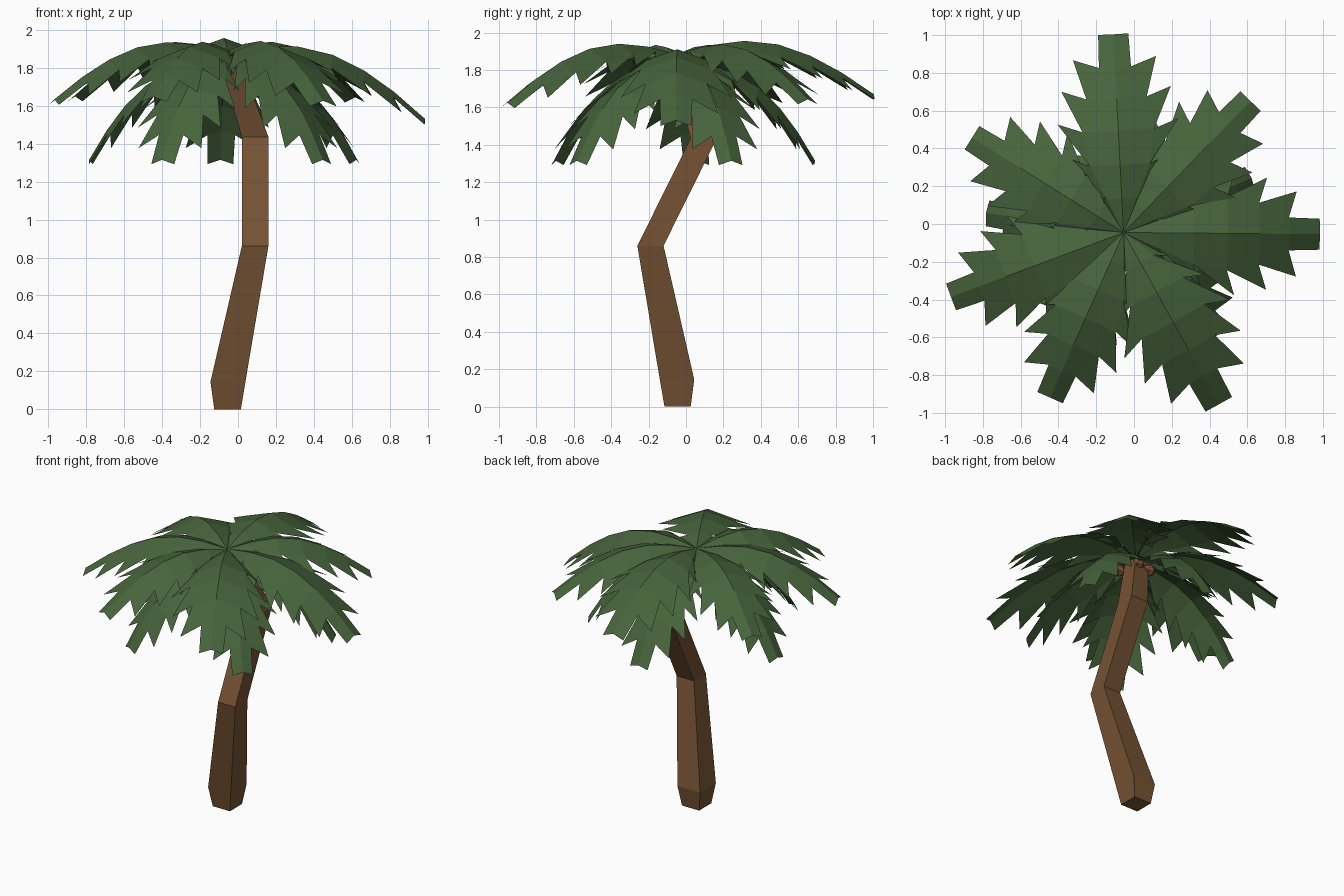
import bpy, bmesh, math
from mathutils import Matrix, Vector

if "Cube" in bpy.data.objects:
    bpy.data.objects.remove(bpy.data.objects["Cube"])

def material(name, rgb):
    m = bpy.data.materials.new(name)
    m.diffuse_color = (*rgb, 1)
    m.use_nodes = True
    m.node_tree.nodes["Principled BSDF"].inputs["Base Color"].default_value = m.diffuse_color
    return m

GREEN = material("leaf green", (0.063, 0.127, 0.045))
BROWN = material("bark brown", (0.18, 0.085, 0.034))
NUT = material("coconut brown", (0.2, 0.082, 0.038))

def finish(name, bm, mat):
    me = bpy.data.meshes.new(name)
    bm.to_mesh(me)
    bm.free()
    me.materials.append(mat)
    ob = bpy.data.objects.new(name, me)
    bpy.context.collection.objects.link(ob)
    return ob

# Bent square trunk: ring centre x, y, z and half width
bm = bmesh.new()
rings = []
for x, y, z, h in [(-0.055, -0.045, 0, 0.07), (-0.053, -0.048, 0.145, 0.092),
                   (0.09, -0.19, 0.86, 0.07), (0.09, 0.095, 1.435, 0.07),
                   (-0.05, -0.03, 1.86, 0.055)]:
    rings.append([bm.verts.new((x + sx * h, y + sy * h, z))
                  for sx, sy in ((-1, -1), (1, -1), (1, 1), (-1, 1))])
for a, b in zip(rings, rings[1:]):
    for i in range(4):
        j = (i + 1) % 4
        bm.faces.new((a[i], a[j], b[j], b[i]))
bm.faces.new(rings[0][::-1])
bm.faces.new(rings[-1])
finish("trunk", bm, BROWN)

# Frond rows: distance along, spine height, notch half width, tooth half width
ROWS = [(0, 0, 0, 0), (0.18, 0.04, 0.08, 0.15), (0.36, 0.055, 0.16, 0.27),
        (0.54, 0.028, 0.19, 0.32), (0.71, -0.04, 0.16, 0.29),
        (0.87, -0.135, 0.085, 0.22), (1.04, -0.26, 0.08, 0.08)]
FOLD = 0.36

def frond(name, angle, centre, tilt, size):
    bm = bmesh.new()
    spine = [bm.verts.new((r, 0, z)) for r, z, n, t in ROWS]
    for s in (1, -1):
        notch = [spine[0]] + [bm.verts.new((r, s * n, z - FOLD * n)) for r, z, n, t in ROWS[1:]]
        for i in range(len(ROWS) - 1):
            r, z, n, t = ROWS[i + 1]
            quad = [spine[i], spine[i + 1], notch[i + 1], notch[i]]
            if i == 0:
                quad.pop()
            bm.faces.new(quad if s > 0 else quad[::-1])
            if t > n:
                tip = bm.verts.new((r + 0.045, s * t, z - 0.02 - FOLD * t))
                tooth = [notch[i], notch[i + 1], tip]
                bm.faces.new(tooth if s > 0 else tooth[::-1])
    m = (Matrix.Translation(centre) @ Matrix.Rotation(math.radians(angle), 4, 'Z')
         @ Matrix.Rotation(math.radians(tilt), 4, 'Y') @ Matrix.Scale(size, 4))
    bm.transform(m)
    finish(name, bm, GREEN)

# Upper crown of seven fronds: direction, downward tilt, size
for i, (a, t, s) in enumerate([(93, -2.5, 1), (46, 0, 0.93), (-0.5, 4.8, 1.025), (-61, 0, 1),
                               (-114, 0, 0.92), (200.5, 0.5, 0.94), (148, 0, 0.91)]):
    frond(f"upper_frond_{i + 1}", a, (-0.055, -0.045, 1.885), t, s)

# Lower crown of five drooping fronds
for i, a in enumerate([172, 93, 23, -47, -118]):
    frond(f"lower_frond_{i + 1}", a, (-0.055, -0.045, 1.86), 22.5, 0.855)

# Coconuts tucked under the crown
for i, (x, y, z) in enumerate([(0.045, -0.1, 1.785), (-0.09, 0.05, 1.77), (0.0, 0.045, 1.79)]):
    bm = bmesh.new()
    bmesh.ops.create_icosphere(bm, subdivisions=1, radius=0.047,
                               matrix=Matrix.Translation(Vector((x, y, z))))
    finish(f"coconut_{i + 1}", bm, NUT)
